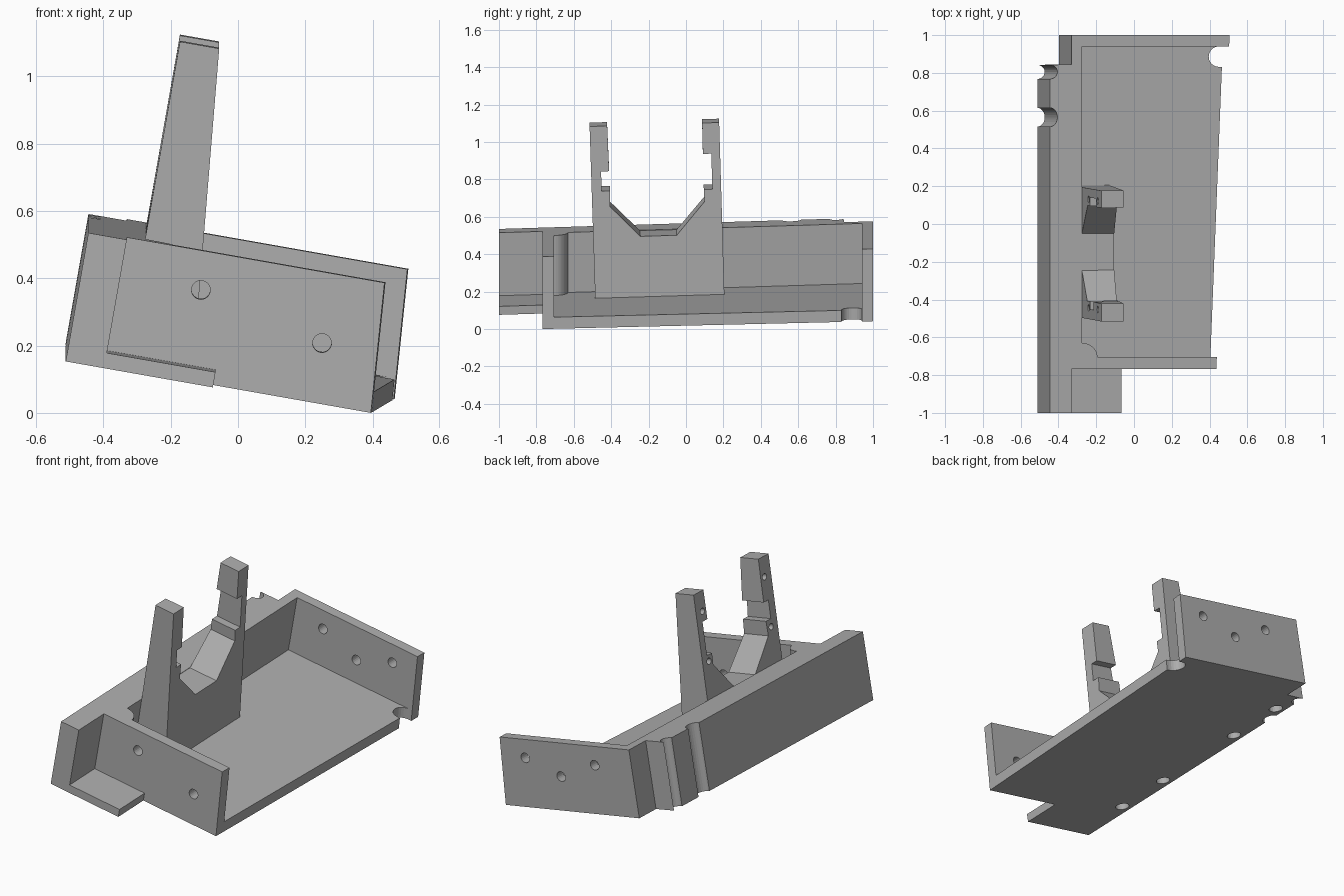
import bpy, bmesh, math
from mathutils import Matrix, Vector

if "Cube" in bpy.data.objects:
    bpy.data.objects.remove(bpy.data.objects["Cube"])

TILT, PITCH, LIFT = math.radians(10), math.radians(1.75), 0.0932
ROLL = Matrix.Rotation(TILT, 4, 'Y')
RISE = Matrix.Identity(4)
RISE[2][1] = math.tan(PITCH)              # floor climbs to the back, end faces stay upright
UP = Matrix.Translation((0, 0, LIFT))
TRAY = UP @ RISE @ ROLL
ARMS = UP @ Matrix.Rotation(PITCH, 4, 'X') @ ROLL

grey = bpy.data.materials.new("grey")
grey.diffuse_color = (0.42, 0.42, 0.42, 1)
grey.use_nodes = True
grey.node_tree.nodes["Principled BSDF"].inputs["Base Color"].default_value = grey.diffuse_color


def finish(name, bm, matrix):
    bmesh.ops.recalc_face_normals(bm, faces=bm.faces)
    mesh = bpy.data.meshes.new(name)
    bm.to_mesh(mesh)
    bm.free()
    mesh.transform(matrix)
    mesh.materials.append(grey)
    ob = bpy.data.objects.new(name, mesh)
    bpy.context.collection.objects.link(ob)
    return ob


def prism(name, low, high, matrix):
    """Solid between two matching outlines."""
    bm = bmesh.new()
    a = [bm.verts.new(p) for p in low]
    b = [bm.verts.new(p) for p in high]
    bm.faces.new(a)
    bm.faces.new(b)
    n = len(a)
    for i in range(n):
        j = (i + 1) % n
        bm.faces.new((a[i], a[j], b[j], b[i]))
    return finish(name, bm, matrix)


def slab(name, plan, height):
    """Plan outline raised upwards; the right-hand ends lean inwards."""
    def ring(w):
        return [(u - (0.07 * w if u > 0.36 else 0), y, w) for u, y in plan]
    return prism(name, ring(0), ring(height), TRAY)


def arc(cu, cy, ru, ry, start, end, steps=12):
    pts = []
    for i in range(steps + 1):
        t = math.radians(start + (end - start) * i / steps)
        pts.append((cu + ru * math.cos(t), cy + ry * math.sin(t)))
    return pts


def drill(target, holes, axis, radius, depth, matrix):
    """Round holes centred on the given points."""
    bm = bmesh.new()
    rot = Vector((0, 0, 1)).rotation_difference(Vector(axis)).to_matrix().to_4x4()
    for p in holes:
        bmesh.ops.create_cone(bm, cap_ends=True, segments=20, radius1=radius, radius2=radius,
                              depth=depth, matrix=Matrix.Translation(p) @ rot)
    cutter = finish(target.name + "_cutter", bm, matrix)
    cutter.hide_render = True
    cutter.hide_viewport = True
    mod = target.modifiers.new("holes", 'BOOLEAN')
    mod.operation = 'DIFFERENCE'
    mod.solver = 'EXACT'
    mod.object = cutter


# side wall, both end walls, corner post and the two outer grooves
column = arc(-0.348, -0.705, 0.083, 0.075, 0, 90)
frame_plan = ([(-0.52, -1), (-0.404, -1), (-0.404, -0.768), (0.401, -0.768), (0.404, -0.705)]
              + column
              + [(-0.348, 0.94), (0.47, 0.94), (0.473, 1), (-0.404, 1), (-0.404, 0.845)]
              + arc(-0.52, 0.805, 0.04, 0.037, 90, -90)
              + arc(-0.52, 0.565, 0.04, 0.05, 90, -90))
frame = slab("wall_frame", frame_plan, 0.388)
drill(frame, [(-0.16, -0.73, 0.272), (0.222, -0.73, 0.179)], (0, 1, 0), 0.028, 0.2, TRAY)
drill(frame, [(-0.16, 0.97, 0.28), (0.075, 0.97, 0.195), (0.296, 0.97, 0.282)],
      (0, 1, 0), 0.028, 0.2, TRAY)
# blind holes under the side wall
drill(frame, [(-0.46, y, 0) for y in (0.68, 0.32, -0.29, -0.64)], (0, 0, 1), 0.038, 0.24, TRAY)

# floor with rounded notch beside the back wall
floor_plan = ([(0.404, -0.705), (0.466, 0.832)]
              + arc(0.449, 0.886, 0.054, 0.054, 270, 90)
              + [(-0.348, 0.94)] + column[::-1])
slab("floor", floor_plan, 0.062)

# small shelf in front of the front wall
slab("front_shelf", [(-0.404, -1), (-0.076, -1), (-0.076, -0.768), (-0.404, -0.768)], 0.046)

# cradle: two notched arms joined by a low web, thinner towards the top
profile = [(-0.483, 0.055), (0.208, 0.055), (0.208, 0.98), (0.117, 0.98), (0.116, 0.815),
           (0.161, 0.815), (0.161, 0.625), (0.115, 0.625), (0.117, 0.56), (-0.037, 0.385),
           (-0.232, 0.385), (-0.39, 0.55), (-0.386, 0.633), (-0.431, 0.633),
           (-0.431, 0.738), (-0.388, 0.738), (-0.391, 0.98), (-0.485, 0.98)]
cradle = prism("cradle", [(-0.348, v, w) for v, w in profile],
               [(-0.144 - 0.093 * (w - 0.06), v, w) for v, w in profile], ARMS)
drill(cradle, [(-0.348, v, w) for v in (-0.425, 0.15) for w in (0.87, 0.59)],
      (1, 0, 0), 0.018, 0.1, ARMS)
